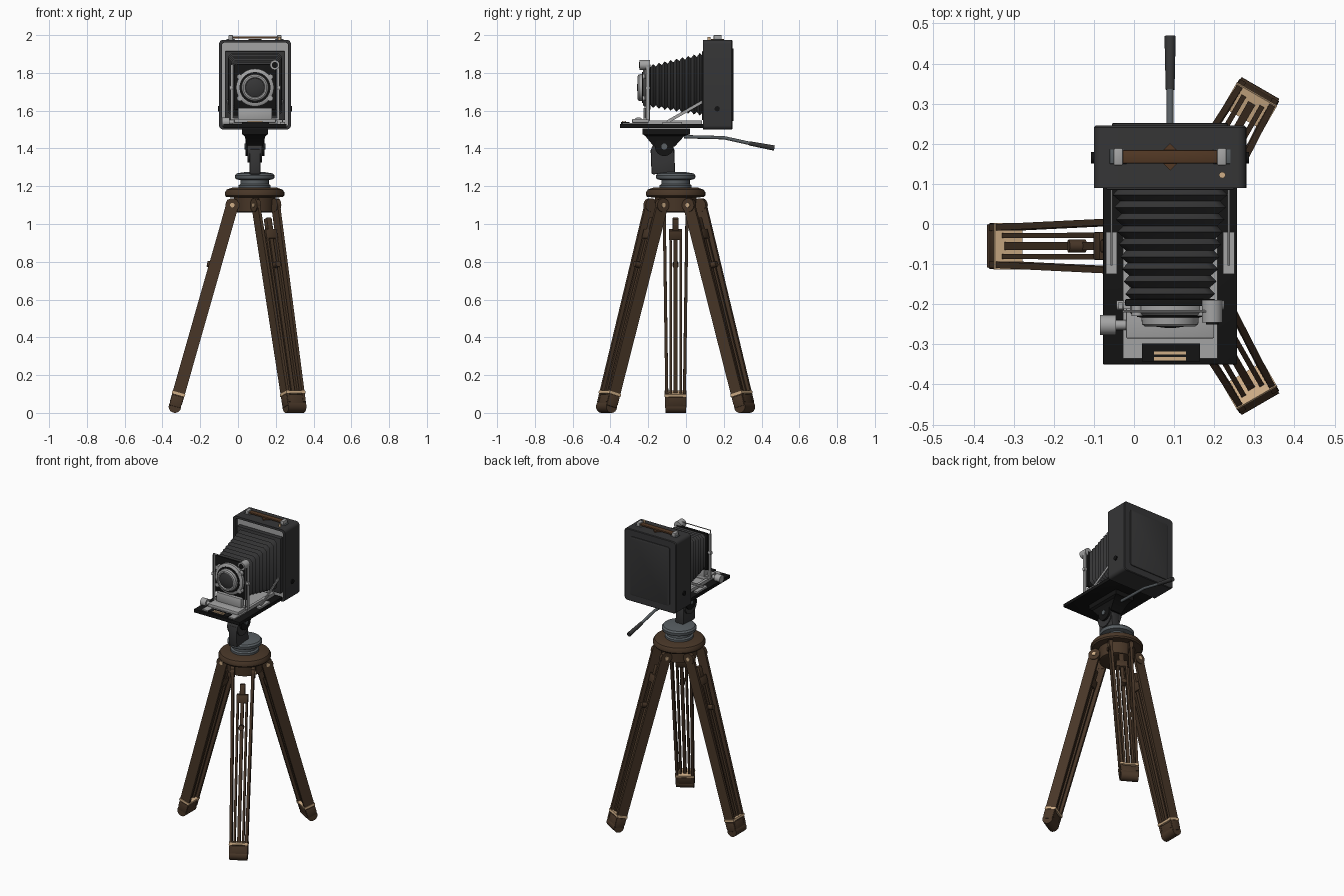
import bpy, bmesh, math
from mathutils import Vector, Matrix

if "Cube" in bpy.data.objects:
    bpy.data.objects.remove(bpy.data.objects["Cube"])

CX, CY = 0.088, -0.055          # tripod axis
BX = 0.09                       # camera centre line


def mat(name, r, g, b):
    m = bpy.data.materials.new(name)
    m.diffuse_color = (r, g, b, 1)
    m.use_nodes = True
    m.node_tree.nodes["Principled BSDF"].inputs["Base Color"].default_value = m.diffuse_color
    return m


WOOD = mat("dark_wood", 0.066, 0.038, 0.021)
LEATHER = mat("black_leather", 0.036, 0.036, 0.037)
BLACK = mat("black_enamel", 0.007, 0.007, 0.007)
SILVER = mat("silver", 0.37, 0.37, 0.37)
STEEL = mat("grey_steel", 0.1, 0.115, 0.125)
BRASS = mat("brass", 0.62, 0.42, 0.24)
STRAP = mat("strap_brown", 0.085, 0.04, 0.018)


def finish(name, bm, *mats):
    bmesh.ops.recalc_face_normals(bm, faces=bm.faces)
    me = bpy.data.meshes.new(name)
    bm.to_mesh(me)
    bm.free()
    for m in mats:
        me.materials.append(m)
    ob = bpy.data.objects.new(name, me)
    bpy.context.collection.objects.link(ob)
    return ob


def bevel(bm, w, seg=2):
    if w:
        bmesh.ops.bevel(bm, geom=bm.edges[:], offset=w, segments=seg, affect='EDGES', profile=0.5)


def box(name, x, y, z, m, bev=0):
    bm = bmesh.new()
    c = [(a + b) / 2 for a, b in (x, y, z)]
    s = [b - a for a, b in (x, y, z)]
    bmesh.ops.create_cube(bm, size=1, matrix=Matrix.Translation(c) @ Matrix.Diagonal((*s, 1)))
    bevel(bm, bev)
    return finish(name, bm, m)


def bar(name, p0, p1, width, depth, m, bev=0, side=(0, 1, 0)):
    """Box running from p0 to p1, its width lying along the side direction."""
    p0, p1 = Vector(p0), Vector(p1)
    d = (p1 - p0).normalized()
    u = Vector(side)
    u = (u - d * u.dot(d)).normalized()
    rot = Matrix((u, d.cross(u), d)).transposed().to_4x4()
    bm = bmesh.new()
    bmesh.ops.create_cube(bm, size=1, matrix=Matrix.Translation((p0 + p1) / 2) @ rot
                          @ Matrix.Diagonal((width, depth, (p1 - p0).length, 1)))
    bevel(bm, bev)
    return finish(name, bm, m)


def cyl(name, p0, p1, r, m, r2=None, n=32):
    p0, p1 = Vector(p0), Vector(p1)
    d = p1 - p0
    bm = bmesh.new()
    bmesh.ops.create_cone(bm, cap_ends=True, segments=n, radius1=r, radius2=r if r2 is None else r2,
                          depth=d.length, matrix=Matrix.Translation((p0 + p1) / 2)
                          @ d.to_track_quat('Z', 'Y').to_matrix().to_4x4())
    return finish(name, bm, m)


def loft(name, rings, *mats, last_mat=0):
    bm = bmesh.new()
    vs = [[bm.verts.new(p) for p in r] for r in rings]
    n = len(vs[0])
    for a, b in zip(vs, vs[1:]):
        for i in range(n):
            bm.faces.new((a[i], a[(i + 1) % n], b[(i + 1) % n], b[i]))
    bm.faces.new(vs[0])
    bm.faces.new(vs[-1]).material_index = last_mat
    return finish(name, bm, *mats)


def circle(z, r, n=48):
    return [(CX + r * math.cos(2 * math.pi * i / n), CY + r * math.sin(2 * math.pi * i / n), z) for i in range(n)]


def lathe_z(name, profile, m):
    return loft(name, [circle(z, r) for r, z in profile], m)


def lathe_y(name, cx, cz, profile, m, n=48):
    return loft(name, [[(cx + r * math.cos(2 * math.pi * i / n), y, cz + r * math.sin(2 * math.pi * i / n))
                        for i in range(n)] for r, y in profile], m)


def rrect(x0, x1, z0, z1, y, r, seg=5):
    pts = []
    for k, (cx, cz) in enumerate([(x1 - r, z1 - r), (x0 + r, z1 - r), (x0 + r, z0 + r), (x1 - r, z0 + r)]):
        for i in range(seg + 1):
            a = math.pi / 2 * (k + i / seg)
            pts.append((cx + r * math.cos(a), y, cz + r * math.sin(a)))
    return pts


# --- tripod legs, built along +x then turned around the axis
def along(z, t=0, off=0):
    return Vector((0.118 + (1.1 - z) * 0.285 + off, t, z))


def build_leg(tag):
    parts = []
    for s in (-1, 1):
        parts += [
            bar(f"outer_slat_{tag}", along(0.05, s * 0.046), along(1.12, s * 0.061), 0.016, 0.066, WOOD),
            bar(f"inner_slat_{tag}", along(0.07, s * 0.026), along(0.96, s * 0.027), 0.013, 0.035, WOOD),
            cyl(f"hinge_boss_{tag}", along(1.1, s * 0.05), along(1.1, s * 0.074), 0.036, WOOD),
            cyl(f"hinge_bolt_{tag}", along(1.1, s * 0.07), along(1.1, s * 0.079), 0.012, BRASS, n=16)]
    parts += [
        bar(f"centre_slat_{tag}", along(0.07), along(1.03), 0.02, 0.022, WOOD),
        bar(f"slat_head_{tag}", along(0.92), along(0.97), 0.07, 0.042, WOOD, 0.004),
        bar(f"slat_tip_{tag}", along(0.96), along(1.03), 0.032, 0.034, WOOD, 0.004),
        cyl(f"lock_knob_{tag}", along(0.78), along(0.79, 0, 0.045), 0.016, WOOD, n=16),
        bar(f"foot_{tag}", along(0.033), along(0.09), 0.114, 0.062, WOOD, 0.004),
        cyl(f"foot_toe_{tag}", along(0.033, -0.054), along(0.033, 0.054), 0.033, WOOD, n=24),
        bar(f"foot_band_{tag}", along(0.095), along(0.108), 0.116, 0.071, BRASS)]
    return parts


for tag, ang in (("left", 180), ("back", 60), ("front", -60)):
    M = Matrix.Translation((CX, CY, 0)) @ Matrix.Rotation(math.radians(ang), 4, 'Z')
    for ob in build_leg(tag):
        ob.data.transform(M)

# --- tripod crown and turntable
lathe_z("crown", [(0.09, 1.06), (0.105, 1.065), (0.11, 1.14), (0.15, 1.143), (0.157, 1.152),
                  (0.157, 1.168), (0.148, 1.182), (0.12, 1.192)], WOOD)
lathe_z("turntable", [(0.085, 1.19), (0.085, 1.205), (0.075, 1.212), (0.075, 1.232), (0.1, 1.238),
                      (0.104, 1.245), (0.104, 1.258), (0.095, 1.268), (0.05, 1.275)], STEEL)

# --- tilting head
cyl("tilt_barrel", (0.05, -0.125, 1.385), (0.126, -0.125, 1.385), 0.06, LEATHER)
bar("tilt_neck", (BX, -0.12, 1.265), (BX, -0.125, 1.4), 0.06, 0.125, LEATHER, 0.008, (1, 0, 0))
for s in (-1, 1):
    x = BX + s * 0.043
    cyl("tilt_cheek", (x - 0.006, -0.115, 1.41), (x + 0.006, -0.115, 1.41), 0.05, BLACK)
    cyl("tilt_pivot", (x, -0.115, 1.41), (x + s * 0.012, -0.115, 1.41), 0.016, STEEL, n=16)
loft("head_bracket", [[(BX + a * w, y0 if b < 0 else y1, z) for a, b in ((-1, -1), (1, -1), (1, 1), (-1, 1))]
                      for w, y0, y1, z in ((0.04, -0.17, -0.06, 1.41), (0.055, -0.215, -0.01, 1.465),
                                           (0.068, -0.23, 0.02, 1.475), (0.068, -0.23, 0.02, 1.506))], BLACK)
cyl("handle_rod", (BX, -0.01, 1.462), (BX, 0.2, 1.457), 0.009, STEEL, n=16)
cyl("handle_rod_bend", (BX, 0.2, 1.457), (BX, 0.345, 1.425), 0.009, STEEL, n=16)
cyl("handle_grip", (BX, 0.335, 1.427), (BX, 0.468, 1.402), 0.011, LEATHER, 0.014, n=20)

# --- camera body with recessed front, raised back panel
X0, X1, Z0, Z1 = -0.1, 0.28, 1.5, 1.975


def body_ring(y, inset, r=0.022):
    return rrect(X0 + inset, X1 - inset, Z0 + inset, Z1 - inset, y, r)


loft("camera_body", [body_ring(0.245, 0.004), body_ring(0.241, 0), body_ring(0.09, 0),
                     body_ring(0.09, 0.014, 0.018), body_ring(0.115, 0.014, 0.018)],
     LEATHER, SILVER, last_mat=1)
loft("back_panel", [body_ring(0.244, 0.045, 0.015), body_ring(0.25, 0.045, 0.015), body_ring(0.252, 0.05, 0.015)],
     LEATHER)
box("bellows_frame", (-0.07, 0.25), (0.085, 0.116), (1.55, 1.915), LEATHER, 0.004)
for x, s in ((X0, -1), (X1, 1)):
    cyl("side_stud", (x, 0.165, 1.61), (x + s * 0.007, 0.165, 1.61), 0.014, BLACK, n=20)

# --- pleated bellows
rings, N = [], 9
for i in range(2 * N + 1):
    f = i / (2 * N)
    w = 0.145 + (0.11 - 0.145) * f - (0.016 if i % 2 == 0 else 0)
    h = 0.168 + (0.113 - 0.168) * f - (0.016 if i % 2 == 0 else 0)
    cz = 1.74 - 0.01 * f
    rings.append(rrect(BX - w, BX + w, cz - h, cz + h, 0.088 - 0.278 * f, 0.018, 1))
loft("bellows", rings, LEATHER)

# --- drop bed, rails and struts
box("bed", (-0.077, 0.257), (-0.35, 0.095), (1.507, 1.529), BLACK, 0.002)
box("bed_track", (-0.028, 0.208), (-0.335, 0.08), (1.528, 1.536), SILVER)
box("track_stop", (0.02, 0.165), (-0.343, -0.298), (1.53, 1.541), BLACK)
for y in (-0.336, -0.322):
    box("distance_scale", (0.05, 0.13), (y - 0.004, y + 0.004), (1.54, 1.544), BRASS)
for s in (-1, 1):
    box("bed_rail", tuple(sorted((BX + s * 0.1, BX + s * 0.118))), (-0.2, 0.085), (1.53, 1.549), SILVER)
    x = BX + s * 0.146
    bar("bed_strut", (x, 0.1, 1.655), (x, -0.1, 1.54), 0.006, 0.016, SILVER, 0, (1, 0, 0))
    box("strut_foot", (x - 0.014, x + 0.014), (-0.125, -0.02), (1.528, 1.54), SILVER)
cyl("focus_shaft", (-0.05, -0.252, 1.54), (-0.01, -0.252, 1.54), 0.012, SILVER, n=16)
cyl("focus_knob", (-0.085, -0.252, 1.54), (-0.045, -0.252, 1.54), 0.025, SILVER, n=24)

# --- front standard
box("standard_base", (-0.02, 0.2), (-0.285, -0.19), (1.536, 1.556), SILVER, 0.003)
box("standard_foot", (0.0, 0.18), (-0.225, -0.19), (1.55, 1.615), SILVER, 0.004)
box("lens_board", (-0.022, 0.202), (-0.205, -0.187), (1.605, 1.845), BLACK, 0.003)
for s in (-1, 1):
    box("standard_post", (BX + s * 0.124 - 0.005, BX + s * 0.124 + 0.005), (-0.212, -0.194), (1.55, 1.845), SILVER)
    cyl("board_screw", (BX + s * 0.134, -0.203, 1.72), (BX + s * 0.115, -0.203, 1.72), 0.012, SILVER, n=16)
    cyl("finder_wire", (BX + s * 0.116, -0.218, 1.56), (BX + s * 0.116, -0.218, 1.862), 0.003, SILVER, n=8)
box("standard_crossbar", (-0.039, 0.219), (-0.212, -0.194), (1.55, 1.562), SILVER)
cyl("finder_wire_top", (-0.026, -0.218, 1.86), (0.206, -0.218, 1.86), 0.003, SILVER, n=8)

# --- shutter and lens
lathe_y("shutter", BX, 1.722, [(0.1, -0.204), (0.1, -0.222), (0.092, -0.228), (0.07, -0.229)], SILVER)
lathe_y("speed_dial", BX, 1.722, [(0.082, -0.226), (0.082, -0.232), (0.07, -0.233)], BLACK)
lathe_y("lens_barrel", BX, 1.722, [(0.072, -0.228), (0.07, -0.25), (0.062, -0.256), (0.054, -0.256),
                                   (0.045, -0.24)], SILVER)
lathe_y("lens_glass", BX, 1.722, [(0.052, -0.24), (0.05, -0.25), (0.035, -0.256), (0.012, -0.259)], LEATHER)
for a in (35, 145, 215, 325):
    c = Vector((BX + 0.1 * math.cos(math.radians(a)), 0, 1.722 + 0.1 * math.sin(math.radians(a))))
    cyl("shutter_lever", c + Vector((0, -0.204, 0)), c + Vector((0, -0.23, 0)), 0.014, SILVER, n=16)
cyl("viewfinder", (0.195, -0.245, 1.842), (0.195, -0.19, 1.842), 0.026, SILVER, n=24)
cyl("viewfinder_glass", (0.195, -0.25, 1.842), (0.195, -0.24, 1.842), 0.016, BLACK, n=20)

# --- carrying strap on top
box("carry_strap", (-0.028, 0.208), (0.151, 0.184), (1.982, 1.992), STRAP, 0.002)
bar("strap_diamond", (BX, 0.1675, 1.974), (BX, 0.1675, 1.98), 0.048, 0.048, STRAP, 0, (1, 1, 0))
for s in (-1, 1):
    x = BX + s * 0.129
    box("strap_loop", (x - 0.012, x + 0.012), (0.146, 0.189), (1.974, 2.0), SILVER, 0.004)
    box("loop_plate", (x - 0.022, x + 0.022), (0.15, 0.186), (1.973, 1.979), STEEL, 0.002)
cyl("release_pin", (0.22, 0.122, 1.97), (0.22, 0.122, 1.99), 0.008, BRASS, n=16)

# --- shading
for ob in bpy.data.objects:
    ob.select_set(True)
    bpy.context.view_layer.objects.active = ob
bpy.ops.object.shade_smooth_by_angle(angle=math.radians(35))
